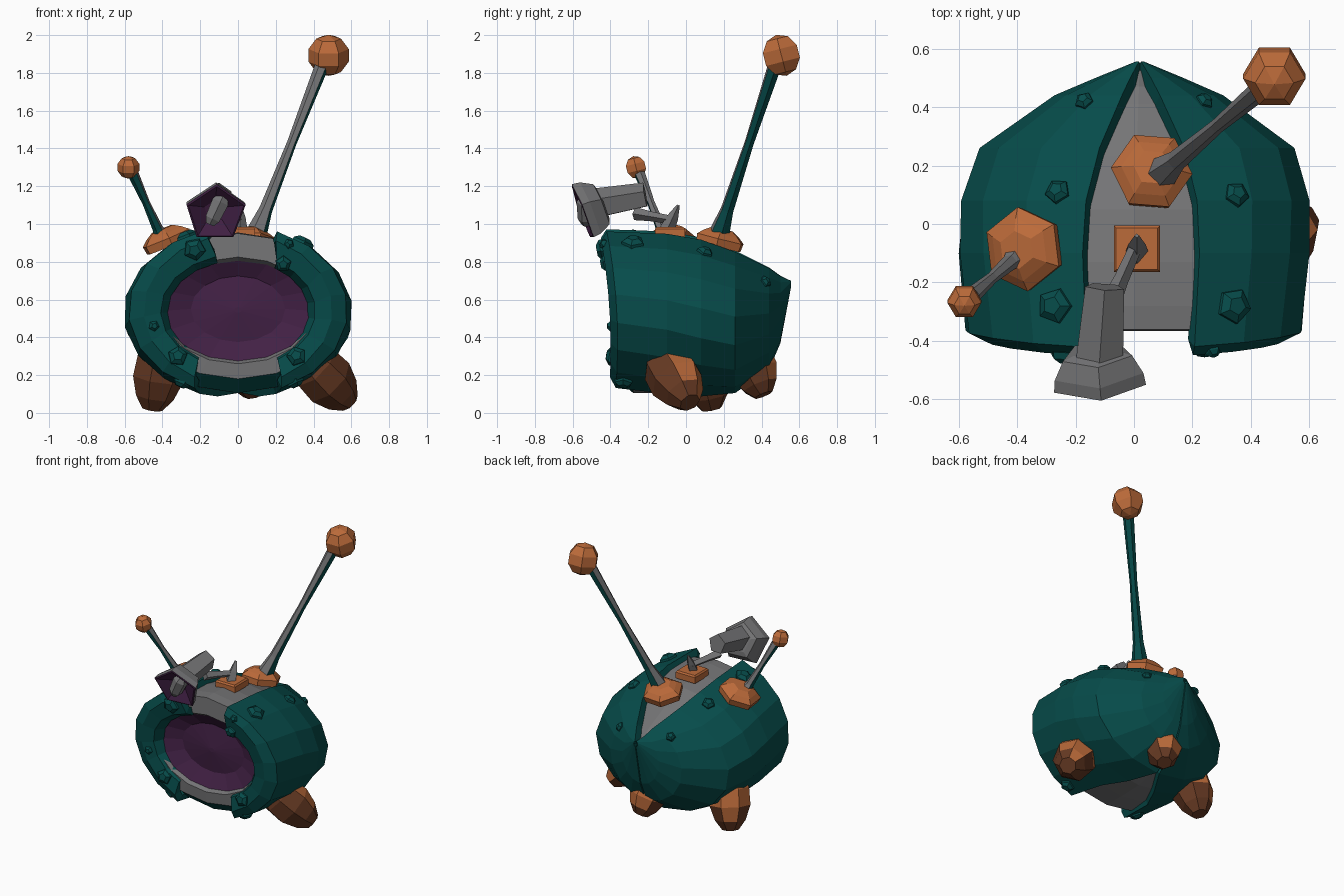
import bpy, bmesh, math
from mathutils import Vector, Matrix
from mathutils.bvhtree import BVHTree

if "Cube" in bpy.data.objects:
    bpy.data.objects.remove(bpy.data.objects["Cube"])


def mat(name, rgb):
    m = bpy.data.materials.new(name)
    m.diffuse_color = (*rgb, 1)
    m.use_nodes = True
    m.node_tree.nodes["Principled BSDF"].inputs["Base Color"].default_value = m.diffuse_color
    return m


TEAL = mat("teal", (0.002, 0.072, 0.069))
GRAY = mat("gray", (0.175, 0.175, 0.18))
ORANGE = mat("orange", (0.50, 0.145, 0.042))
BROWN = mat("brown", (0.135, 0.042, 0.017))
PURPLE = mat("purple", (0.055, 0.015, 0.060))


def finish(name, bm, mats, fix=True):
    if fix:
        bmesh.ops.recalc_face_normals(bm, faces=bm.faces)
    me = bpy.data.meshes.new(name)
    bm.to_mesh(me)
    bm.free()
    for m in mats:
        me.materials.append(m)
    ob = bpy.data.objects.new(name, me)
    bpy.context.collection.objects.link(ob)
    return ob


def loft(bm, rings, closed=True, caps=(True, True), mats=None):
    """Skin a list of point rings; mats gives the material index of each band."""
    vs = [[bm.verts.new(p) for p in r] for r in rings]
    n = len(vs[0])
    for k in range(len(vs) - 1):
        for i in range(n if closed else n - 1):
            j = (i + 1) % n
            f = bm.faces.new((vs[k][i], vs[k][j], vs[k + 1][j], vs[k + 1][i]))
            f.material_index = mats[k] if mats else 0
    for on, r, k in ((caps[0], vs[0], 0), (caps[1], vs[-1], -1)):
        if on:
            f = bm.faces.new(r)
            f.material_index = mats[k] if mats else 0


def tube(name, start, end, stations, n, mats, bands=None, spin=0.0, split=None, level=0.0):
    """Faceted solid along an axis; stations are (fraction, radius)."""
    a, b = Vector(start), Vector(end)
    q = (b - a).to_track_quat('Z', 'Y')
    rings = []
    for t, r in stations:
        rings.append([a.lerp(b, t) + q @ Vector((r * math.cos(spin + math.tau * i / n),
                                                 r * math.sin(spin + math.tau * i / n), 0))
                      for i in range(n)])
    bm = bmesh.new()
    loft(bm, rings, mats=bands)
    bmesh.ops.recalc_face_normals(bm, faces=bm.faces)
    if split:  # second colour on the faces turned away from a direction
        for f in bm.faces:
            f.material_index = int(f.normal.dot(Vector(split)) < level)
    return finish(name, bm, mats)


# Body sections: y, half width, top z, bottom z, top gap, bottom gap
BODY = [(-0.40, 0.580, 0.990, 0.095, 0.185, 0.23),
        (-0.10, 0.607, 0.980, 0.075, 0.200, 0.20),
        (0.08, 0.600, 0.945, 0.080, 0.190, 0.11),
        (0.26, 0.540, 0.870, 0.105, 0.145, 0.01),
        (0.44, 0.290, 0.775, 0.230, 0.065, 0.005),
        (0.50, 0.150, 0.730, 0.370, 0.035, 0.004),
        (0.555, 0.015, 0.700, 0.660, 0.004, 0.003)]
# Front lip of the shells, from the inside of the opening outwards
LIP = [(-0.34, 0.372, 0.805, 0.275, 0.15, 0.20),
       (-0.41, 0.410, 0.840, 0.240, 0.16, 0.21),
       (-0.43, 0.500, 0.945, 0.145, 0.18, 0.23)]


def lean(y):
    return 0.02 * max(0, y / 0.55)


# Two armour shells, the front edge swept back towards the sides
trees = []
for s, side in ((1, "right"), (-1, "left")):
    rings = []
    for k, (y, rx, zt, zb, gt, gb) in enumerate(LIP + BODY):
        gt = gt * (1 + (0.28 if k < 2 else 0.12) * s)
        a0, a1 = math.asin(gt / rx), math.pi - math.asin(gb / rx)
        cz, rz = (zt + zb) / 2, (zt - zb) / 2
        front = y < -0.3
        ring = []
        for i in range(8):
            a = a0 + (a1 - a0) * i / 7
            x = rx * math.sin(a)
            sweep = front * (0.10 * x * x - 0.025 * math.cos(a))
            ring.append((lean(y) + s * x, y + sweep, cz + rz * math.cos(a)))
        rings.append(ring)
    bm = bmesh.new()
    loft(bm, rings, closed=False, caps=(False, False))
    bm.normal_update()
    mid = Vector((0, 0, 0.53))
    if sum(f.normal.dot(f.calc_center_median() - mid) * f.calc_area() for f in bm.faces) < 0:
        bmesh.ops.reverse_faces(bm, faces=bm.faces)
    trees.append(BVHTree.FromBMesh(bm))
    shell = finish(side + "_shell", bm, [TEAL], fix=False)
    mod = shell.modifiers.new("thickness", 'SOLIDIFY')
    mod.thickness, mod.offset = 0.055, -1


# Inner hull with the recessed visor
def oval(y, rx, zt, zb, n=16):
    return [(lean(y) + rx * math.sin(math.tau * i / n), y,
             (zt + zb) / 2 + (zt - zb) / 2 * math.cos(math.tau * i / n)) for i in range(n)]


hull = [oval(-0.305, 0.02, 0.56, 0.53), oval(-0.285, 0.25, 0.725, 0.375), oval(-0.335, 0.395, 0.805, 0.275),
        oval(-0.365, 0.405, 0.825, 0.26), oval(-0.36, 0.53, 0.950, 0.18), oval(-0.28, 0.545, 0.955, 0.105)]
hull += [oval(y - 0.03, rx - 0.04, zt - 0.035, zb + 0.03) for y, rx, zt, zb, _, _ in BODY[1:6]]
hull.append(oval(0.525, 0.02, 0.690, 0.66))
bm = bmesh.new()
loft(bm, hull, mats=[1, 1] + [0] * (len(hull) - 3))
for f in bm.faces:
    c = f.calc_center_median()
    if len(f.verts) > 4 and c.y < 0:
        f.material_index = 1
    elif -0.34 < c.y < -0.30 and c.z < 0.25 and f.material_index == 0:  # teal chin under the lower lip
        f.material_index = 2
finish("inner_hull", bm, [GRAY, PURPLE, TEAL])

# Three stubby legs, orange above and behind, brown elsewhere
LEGS = [("right_leg", (0.37, -0.12, 0.28), (0.59, 0.02, 0.055), 0.145),
        ("left_leg", (-0.40, 0.07, 0.35), (-0.455, 0.135, 0.02), 0.14),
        ("back_leg", (0.03, 0.31, 0.34), (0.08, 0.41, 0.095), 0.13)]
for name, a, b, r in LEGS:
    tube(name, a, b, [(-0.1, r * 0.6), (0.15, r * 0.95), (0.5, r), (0.8, r * 0.75), (1, r * 0.4)],
         7, [ORANGE, BROWN], spin=0.3, split=(-0.3, 0.5, 0.8), level=0.32)


# Antennas: faceted base, stem and ball
def ball(name, c, r):
    bm = bmesh.new()
    bmesh.ops.create_uvsphere(bm, u_segments=6, v_segments=5, radius=r)
    rot = Matrix.Rotation(0.25, 3, 'X') @ Matrix.Rotation(math.pi / 6, 3, 'Z')
    for v in bm.verts:
        v.co = Vector(c) + rot @ v.co
    finish(name, bm, [ORANGE])


STEM = [(0, 1.8), (0.04, 1.6), (0.16, 1.05), (0.55, 0.75), (1, 1.1)]
for side, base, up, foot, top, c, rb, rs, r, lit in (
        ("tall", (0.06, 0.175, 0.895), (0.02, 0.25, 1), (0.09, 0.17, 0.93), (0.445, 0.47, 1.84),
         (0.48, 0.505, 1.893), 0.14, 0.034, 0.112, (-1, -0.3, 0.6)),
        ("short", (-0.37, -0.085, 0.90), (-0.42, -0.05, 1), (-0.40, -0.11, 0.92), (-0.555, -0.245, 1.265),
         (-0.58, -0.265, 1.30), 0.145, 0.027, 0.061, (0.5, 0.6, 0.6))):
    b = Vector(base)
    tube(side + "_antenna_base", b, b + Vector(up).normalized() * 0.08,
         [(-0.2, rb * 0.95), (0.35, rb), (0.7, rb * 0.75), (1, rb * 0.45)], 6, [ORANGE])
    tube(side + "_antenna_stem", foot, top, [(t, k * rs) for t, k in STEM], 6, [GRAY, TEAL], split=lit)
    ball(side + "_antenna_ball", c, r)

# Lamp: square mount, bent arm, five-sided housing, tilted hood with a dish and bulb
tube("lamp_mount", (0.01, -0.085, 0.93), (0.01, -0.085, 0.985), [(0, 0.112), (0.8, 0.112), (1, 0.1)],
     4, [ORANGE], spin=math.pi / 4)
tube("lamp_post", (0.01, -0.10, 0.97), (0.01, -0.04, 1.10), [(0, 0.04), (0.5, 0.03), (1, 0.008)], 4, [GRAY])
tube("lamp_arm", (0.01, -0.07, 1.02), (-0.08, -0.27, 1.055), [(0, 0.022), (0.6, 0.026), (1, 0.035)], 4, [GRAY])
tube("lamp_housing", (-0.10, -0.215, 1.15), (-0.118, -0.47, 1.105), [(0, 0.07), (1, 0.085)],
     5, [GRAY], spin=math.pi / 2)
hood = Vector((-0.127, -0.435, 1.098))
aim = Vector((0.08, -0.93, -0.36)).normalized()
tube("lamp_hood", hood, hood + aim,
     [(0, 0.085), (0.012, 0.125), (0.075, 0.160), (0.118, 0.166), (0.122, 0.155), (0.07, 0.06)],
     5, [GRAY, PURPLE], bands=[0, 0, 0, 1, 1], spin=math.pi / 2)
tube("lamp_bulb", hood + aim * 0.10 + Vector((-0.03, 0.0, -0.065)), hood + aim * 0.10 + Vector((0.04, 0, 0.085)),
     [(0, 0.025), (0.2, 0.045), (0.8, 0.052), (1, 0.03)], 6, [GRAY])

# Studs dropped onto the shells from above, the front and below
DOWN, BACK, UP = Vector((0, 0, -1)), Vector((0, 1, 0)), Vector((0, 0, 1))
STUDS = [((-0.17, 0.42, 3), DOWN, 0.034), ((0.24, 0.42, 3), DOWN, 0.034),
         ((-0.26, 0.11, 3), DOWN, 0.046), ((0.35, 0.10, 3), DOWN, 0.046),
         ((-0.27, -0.28, 3), DOWN, 0.064), ((0.34, -0.28, 3), DOWN, 0.064),
         ((-0.23, -3, 0.865), BACK, 0.062), ((0.24, -3, 0.79), BACK, 0.045), ((0.27, -3, 0.895), BACK, 0.028),
         ((-0.445, -3, 0.46), BACK, 0.03), ((-0.32, -3, 0.30), BACK, 0.055), ((0.31, -3, 0.30), BACK, 0.055),
         ((-0.30, -0.33, -3), UP, 0.05), ((0.30, -0.33, -3), UP, 0.05)]
for k, (o, d, r) in enumerate(STUDS):
    p, nrm, _, _ = trees[0 if o[0] > 0 else 1].ray_cast(Vector(o), d)
    if p is None:
        continue
    if nrm.dot(d) > 0:
        nrm = -nrm
    tube("stud_%d" % (k + 1), p - nrm * 0.01, p + nrm * (0.008 + r * 0.4),
         [(0, r), (0.55, r * 0.95), (1, r * 0.5)], 5, [TEAL], spin=0.4 * k)
